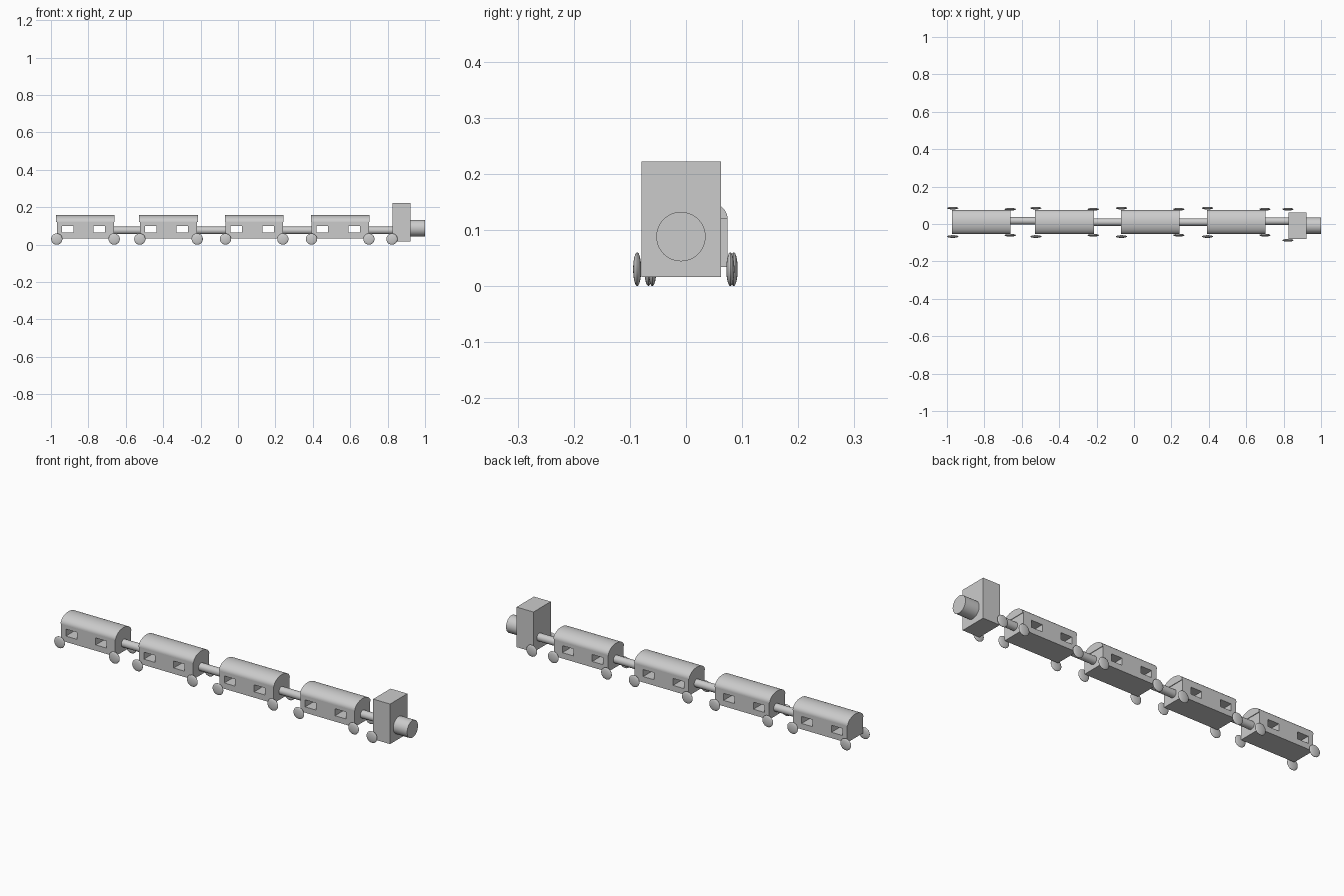
import bpy
import bmesh
import math
from mathutils import Matrix

if "Cube" in bpy.data.objects:
    bpy.data.objects.remove(bpy.data.objects["Cube"])


def add_object(name, bm, smooth=False):
    bmesh.ops.recalc_face_normals(bm, faces=bm.faces)
    mesh = bpy.data.meshes.new(name)
    bm.to_mesh(mesh)
    bm.free()
    obj = bpy.data.objects.new(name, mesh)
    bpy.context.collection.objects.link(obj)
    if smooth:
        bpy.ops.object.select_all(action='DESELECT')
        obj.select_set(True)
        bpy.context.view_layer.objects.active = obj
        bpy.ops.object.shade_smooth_by_angle(angle=math.radians(35))
    return obj


def add_block(bm, lo, hi):
    size = [b - a for a, b in zip(lo, hi)]
    mid = [(a + b) / 2 for a, b in zip(lo, hi)]
    bmesh.ops.create_cube(
        bm, size=1, matrix=Matrix.Translation(mid) @ Matrix.Diagonal((*size, 1)))


def block(name, lo, hi):
    bm = bmesh.new()
    add_block(bm, lo, hi)
    return add_object(name, bm)


def rod(name, x0, x1, y, z, r):
    bm = bmesh.new()
    bmesh.ops.create_cone(
        bm, cap_ends=True, segments=48, radius1=r, radius2=r, depth=x1 - x0,
        matrix=Matrix.Translation(((x0 + x1) / 2, y, z))
        @ Matrix.Rotation(math.pi / 2, 4, 'Y'))
    return add_object(name, bm, True)


def wheel(name, x, y):
    # Lens shaped disc
    bm = bmesh.new()
    bmesh.ops.create_uvsphere(
        bm, u_segments=32, v_segments=16, radius=1,
        matrix=Matrix.Translation((x, y, 0.03))
        @ Matrix.Diagonal((0.03, 0.0072, 0.03, 1))
        @ Matrix.Rotation(math.pi / 2, 4, 'X'))
    return add_object(name, bm, True)


def roof(name, x0, x1, y, half_width, z, height):
    # Half-elliptical vault extruded along the car
    bm = bmesh.new()
    n = 32
    ring = [bm.verts.new((x0, y + half_width * math.cos(math.pi * i / n),
                          z + height * math.sin(math.pi * i / n)))
            for i in range(n + 1)]
    face = bm.faces.new(ring)
    out = bmesh.ops.extrude_face_region(bm, geom=[face], use_keep_orig=True)
    verts = [g for g in out['geom'] if isinstance(g, bmesh.types.BMVert)]
    bmesh.ops.translate(bm, verts=verts, vec=(x1 - x0, 0, 0))
    return add_object(name, bm, True)


Y_CAR, HALF, LENGTH = 0.01, 0.064, 0.307
CAR_X = (-0.969, -0.525, -0.067, 0.393)

for i, x in enumerate(CAR_X, 1):
    # Carriage body with two windows cut right through
    body = block(f"carriage_body_{i}", (x, Y_CAR - HALF, 0.034),
                 (x + LENGTH, Y_CAR + HALF, 0.12))
    bm = bmesh.new()
    for off in (0.027, 0.197):
        add_block(bm, (x + off, -0.2, 0.064), (x + off + 0.062, 0.2, 0.1))
    cutter = add_object(f"window_cutter_{i}", bm)
    cutter.hide_render = True
    cutter.hide_set(True)
    cut = body.modifiers.new("windows", 'BOOLEAN')
    cut.operation = 'DIFFERENCE'
    cut.solver = 'EXACT'
    cut.object = cutter
    bpy.ops.object.select_all(action='DESELECT')
    bpy.context.view_layer.objects.active = body
    body.select_set(True)
    bpy.ops.object.modifier_apply(modifier=cut.name)
    bpy.data.objects.remove(cutter, do_unlink=True)

    roof(f"carriage_roof_{i}", x - 0.003, x + LENGTH + 0.003, Y_CAR, HALF, 0.12, 0.039)

    # Wheels at the four corners
    for end, wx, ys in (("rear", x, (-0.067, 0.085)),
                        ("front", x + LENGTH, (-0.06, 0.079))):
        for side, y in zip(("right", "left"), ys):
            wheel(f"carriage_{i}_{end}_{side}_wheel", wx, y)

    # Coupling rod to the next vehicle
    nxt = (*CAR_X, 0.826)[i]
    rod(f"coupling_{i}", x + LENGTH - 0.004, nxt + 0.004,
        (0.017, 0.01, 0.01, 0.015)[i - 1], 0.076, 0.02)

# Locomotive
block("engine_cab", (0.825, -0.079, 0.016), (0.921, 0.062, 0.222))
rod("engine_boiler", 0.915, 1.0, -0.009, 0.088, 0.044)
wheel("engine_right_wheel", 0.823, -0.087)
wheel("engine_left_wheel", 0.823, 0.079)
